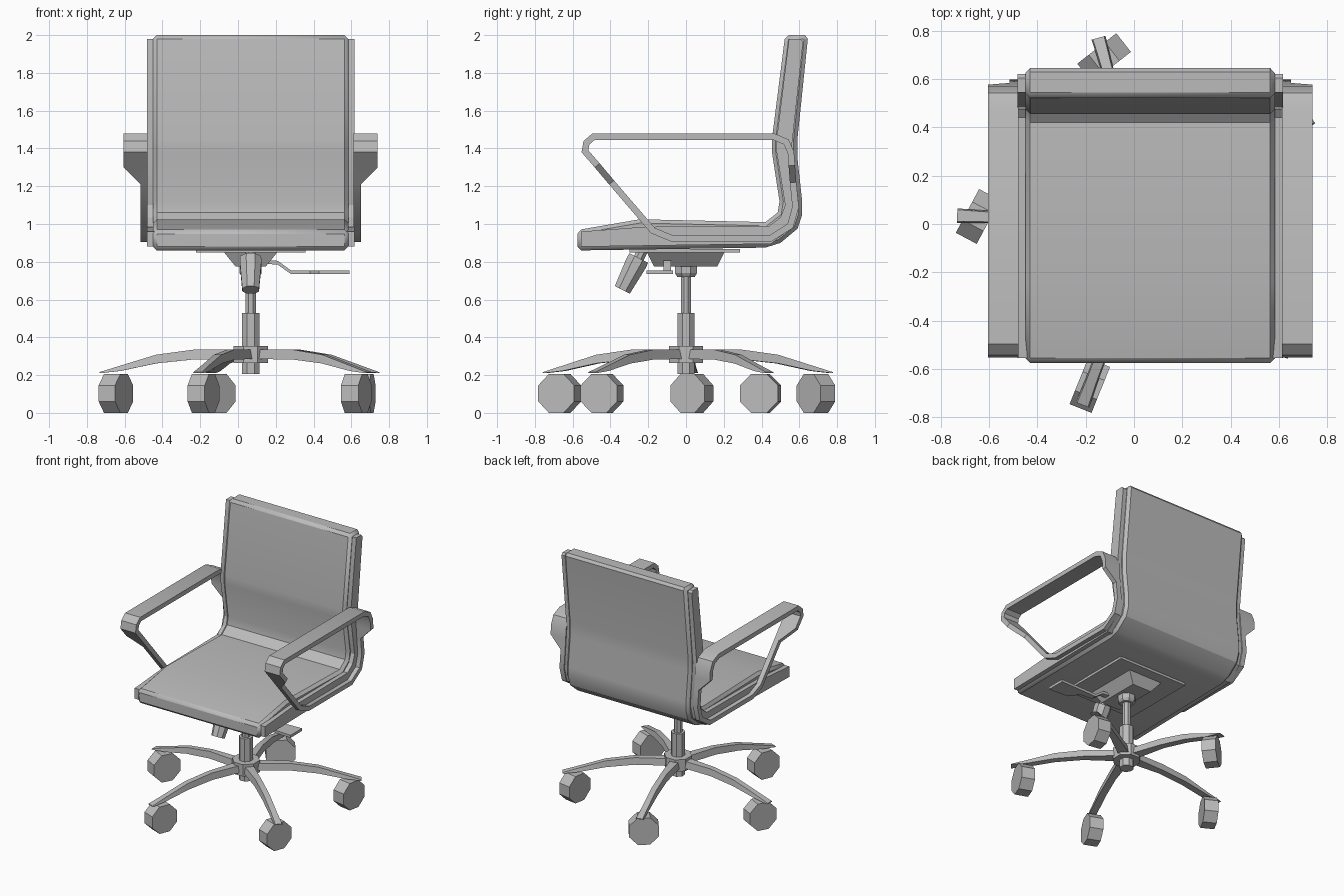
import bpy, bmesh, math
from mathutils import Vector, Matrix

if "Cube" in bpy.data.objects:
    bpy.data.objects.remove(bpy.data.objects["Cube"])

CX = 0.067  # centre line of the chair
grey = bpy.data.materials.new("plain grey")
grey.use_nodes = True
grey.diffuse_color = (0.5, 0.5, 0.5, 1)
grey.node_tree.nodes["Principled BSDF"].inputs["Base Color"].default_value = (0.5, 0.5, 0.5, 1)


def finish(name, bm, smooth=30):
    bmesh.ops.recalc_face_normals(bm, faces=bm.faces)
    mesh = bpy.data.meshes.new(name)
    bm.to_mesh(mesh)
    bm.free()
    mesh.materials.append(grey)
    mesh.shade_smooth()
    mesh.set_sharp_from_angle(angle=math.radians(smooth))
    ob = bpy.data.objects.new(name, mesh)
    bpy.context.collection.objects.link(ob)
    return ob


def loft(name, rings, closed=False, smooth=30):
    """Skin a list of equal rings, capped at the ends or closed to a loop."""
    bm = bmesh.new()
    vs = [[bm.verts.new(p) for p in ring] for ring in rings]
    n = len(vs[0])
    pairs = list(zip(vs, vs[1:])) + ([(vs[-1], vs[0])] if closed else [])
    for a, b in pairs:
        for i in range(n):
            j = (i + 1) % n
            bm.faces.new((a[i], a[j], b[j], b[i]))
    if not closed:
        bm.faces.new(vs[0])
        bm.faces.new(vs[-1])
    return finish(name, bm, smooth)


def prism(name, profile, x0, x1):
    return loft(name, [[(x, y, z) for y, z in profile] for x in (x0, x1)])


def lathe(name, steps, origin, axis=(0, 0, 1), sides=8):
    """Turned part: steps are (radius, distance along axis)."""
    rot = Vector(axis).to_track_quat('Z', 'Y').to_matrix().to_4x4()
    m = Matrix.Translation(origin) @ rot
    turn = [math.tau * (i + 0.5) / sides for i in range(sides)]
    return loft(name, [[m @ Vector((r * math.cos(t), r * math.sin(t), h)) for t in turn]
                       for r, h in steps], smooth=20)


def slab(name, sections):
    """Stacked rectangles: (x half, y min, y max, z)."""
    return loft(name, [[(CX - w, a, z), (CX + w, a, z), (CX + w, b, z), (CX - w, b, z)]
                       for w, a, b, z in sections])


# One-piece seat and backrest
shell = [(-0.575, 0.86), (0.42, 0.875), (0.5, 0.9), (0.59, 0.975), (0.615, 1.05),
         (0.615, 1.12), (0.59, 1.35), (0.59, 1.45), (0.645, 1.98), (0.63, 2.0),
         (0.525, 2.0), (0.455, 1.45), (0.455, 1.38), (0.495, 1.12), (0.485, 1.06),
         (0.42, 1.01), (-0.245, 1.025), (-0.575, 0.968)]
seat = prism("seat_and_back", shell, CX - 0.517, CX + 0.517)
bev = seat.modifiers.new("edge", 'BEVEL')
bev.width, bev.segments, bev.limit_method = 0.02, 1, 'ANGLE'
bev.angle_limit = math.radians(60)

# Side rails and looped armrests
rail = [(-0.555, 0.88), (0.45, 0.895), (0.56, 0.98), (0.59, 1.09), (0.56, 1.41),
        (0.62, 1.965), (0.605, 1.98), (0.545, 1.98), (0.475, 1.41), (0.525, 1.1),
        (0.5, 1.035), (0.44, 0.99), (-0.22, 0.985), (-0.555, 0.96)]
WIDE, SLIM = 0.672, 0.583
arm = [(-0.49, 1.462, WIDE), (0.465, 1.462, WIDE), (0.53, 1.435, WIDE), (0.555, 1.38, WIDE),
       (0.56, 1.31, WIDE), (0.567, 1.22, SLIM), (0.58, 1.09, SLIM), (0.552, 0.99, SLIM),
       (0.445, 0.922, SLIM), (-0.07, 0.922, SLIM), (-0.175, 0.965, SLIM),
       (-0.394, 1.22, SLIM), (-0.47, 1.31, WIDE), (-0.535, 1.385, WIDE), (-0.527, 1.43, WIDE)]
for side, s in (("left", 1), ("right", -1)):
    prism(side + "_rail", rail, CX + s * 0.5, CX + s * 0.55)
    rings = []
    for i, (y, z, w) in enumerate(arm):
        here = Vector((y, z))
        d0 = (here - Vector(arm[i - 1][:2])).normalized()
        d1 = (Vector(arm[(i + 1) % len(arm)][:2]) - here).normalized()
        t = (d0 + d1).normalized()
        n = Vector((-t.y, t.x)) * 0.017 / max(t.dot(d0), 0.5)
        a, b = here + n, here - n
        rings.append([(CX + s * 0.545, *a), (CX + s * w, *a),
                      (CX + s * w, *b), (CX + s * 0.545, *b)])
    loft(side + "_armrest", rings, closed=True)

# Tilt mechanism under the seat
slab("mount_plate", [(0.29, -0.3, 0.285, 0.85), (0.29, -0.3, 0.285, 0.868)])
slab("tilt_housing", [(0.08, -0.17, 0.165, 0.775), (0.145, -0.21, 0.205, 0.855)])
lathe("tension_knob", [(0.03, -0.06), (0.03, 0), (0.06, 0), (0.062, 0.03), (0.048, 0.19)],
      (CX, -0.25, 0.82), (0, -0.46, -0.89))

# Height lever: bent flat bar widening to a paddle
lever = [(0.13, 0.8, -0.12, -0.08), (0.21, 0.795, -0.12, -0.08), (0.28, 0.745, -0.12, -0.08),
         (0.38, 0.745, -0.13, -0.075), (0.43, 0.745, -0.2, -0.075), (0.59, 0.745, -0.21, -0.07)]
loft("height_lever", [[(x, a, z - 0.01), (x, b, z - 0.01), (x, b, z + 0.01), (x, a, z + 0.01)]
                      for x, z, a, b in lever])

# Gas column and hub
lathe("gas_column", [(0.05, 0.205), (0.05, 0.53), (0.03, 0.53), (0.03, 0.72),
                     (0.05, 0.72), (0.063, 0.74), (0.063, 0.78)], (CX, 0, 0))
lathe("base_hub", [(0.098, 0.265), (0.098, 0.355)], (CX, 0, 0))

# Five arched legs, each with an eight-sided caster: (radius, bottom, top, half width)
leg = [(0.05, 0.285, 0.335, 0.04), (0.3, 0.283, 0.335, 0.026), (0.5, 0.262, 0.308, 0.026),
       (0.69, 0.222, 0.25, 0.026), (0.8, 0.21, 0.216, 0.03)]
for k, swivel in enumerate((-52, -28, -22, -20, -10)):
    ang = math.radians(105.5 + 72 * k)
    m = Matrix.Translation((CX, 0, 0)) @ Matrix.Rotation(ang, 4, 'Z')
    loft(f"base_leg_{k + 1}", [[m @ Vector(p) for p in
         ((r, -w, lo), (r, w, lo), (r, w * 0.8, hi), (r, -w * 0.8, hi))]
        for r, lo, hi, w in leg], smooth=15)
    c = m @ Vector((0.714, 0, 0.103))
    q = math.radians(swivel)
    lathe(f"caster_{k + 1}", [(0.111, -0.049), (0.111, 0.049)], c, (math.cos(q), math.sin(q), 0))
